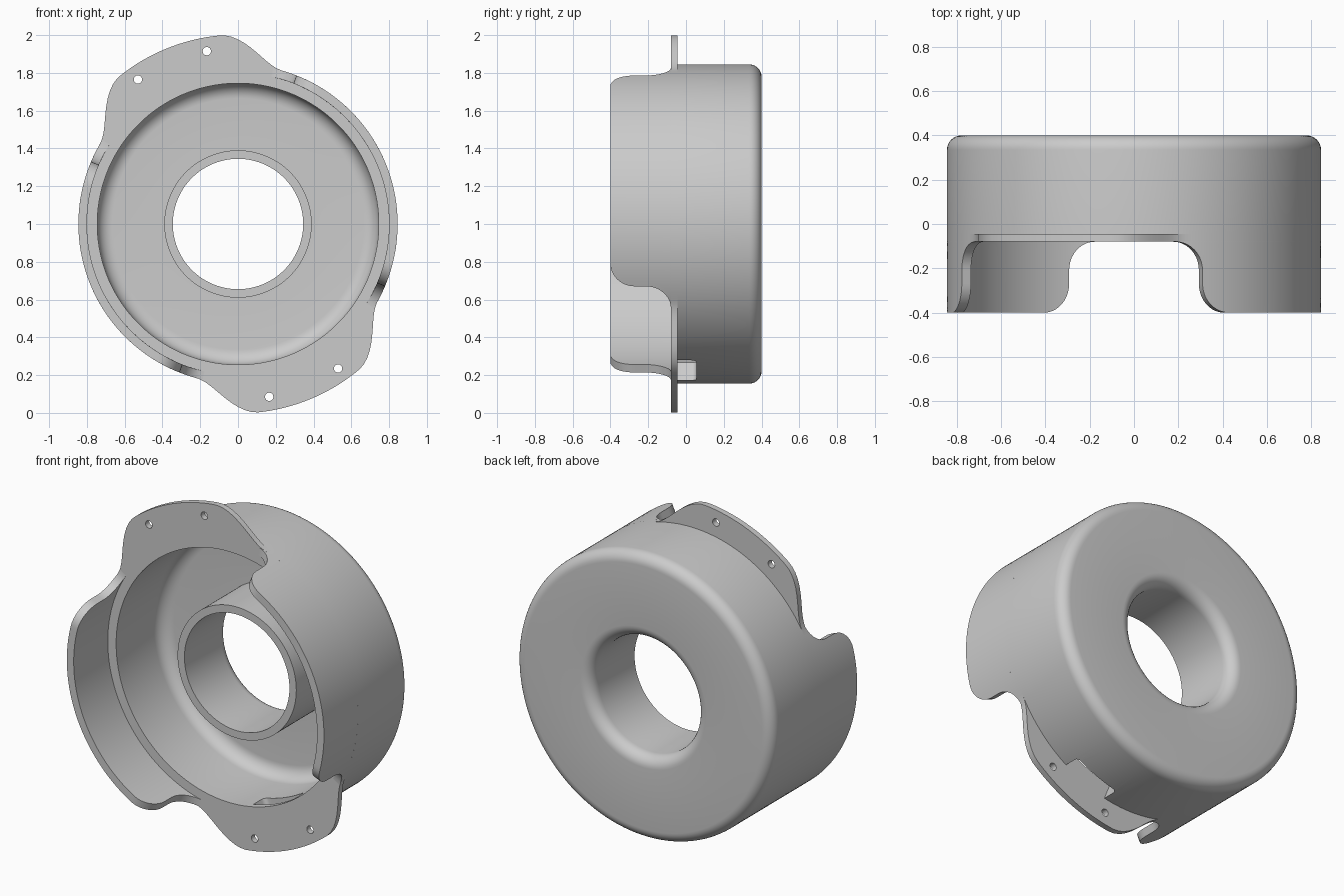
import bpy, bmesh
from math import sin, cos, radians, pi
from mathutils import Matrix

if "Cube" in bpy.data.objects:
    bpy.data.objects.remove(bpy.data.objects["Cube"])

grey = bpy.data.materials.new("plain grey")
grey.use_nodes = True
grey.diffuse_color = (0.6, 0.6, 0.6, 1)
grey.node_tree.nodes["Principled BSDF"].inputs["Base Color"].default_value = (0.6, 0.6, 0.6, 1)

R, WALL, LIP = 0.845, 0.745, 0.8      # outer, inner wall and skirt inner radii
FRONT, PLATE, BACK = -0.08, -0.045, 0.4
STEPS = 180


def polar(r, deg, y):
    """Point around the y axis through the centre of the housing."""
    return (r * cos(radians(deg)), y, 1 + r * sin(radians(deg)))


def finish(bm, name):
    bmesh.ops.recalc_face_normals(bm, faces=bm.faces)
    mesh = bpy.data.meshes.new(name)
    bm.to_mesh(mesh)
    bm.free()
    mesh.materials.append(grey)
    ob = bpy.data.objects.new(name, mesh)
    bpy.context.collection.objects.link(ob)
    return ob


def smooth(ob):
    bpy.ops.object.select_all(action='DESELECT')
    ob.select_set(True)
    bpy.context.view_layer.objects.active = ob
    bpy.ops.object.shade_smooth_by_angle(angle=radians(32))


def sweep(name, section):
    """Closed ring; section(angle) gives the (radius, y) loop at that angle."""
    bm = bmesh.new()
    rings = []
    for i in range(STEPS):
        a = 360 * i / STEPS
        rings.append([bm.verts.new(polar(r, a, y)) for r, y in section(a)])
    for i, ring in enumerate(rings):
        nxt = rings[(i + 1) % STEPS]
        for j in range(len(ring)):
            k = (j + 1) % len(ring)
            bm.faces.new((ring[j], ring[k], nxt[k], nxt[j]))
    return finish(bm, name)


def arc(r, y, rad, start, end, n=8):
    return [(r + rad * cos(radians(start + (end - start) * i / n)),
             y + rad * sin(radians(start + (end - start) * i / n))) for i in range(n + 1)]


def cut(ob, cutter):
    cutter.hide_render = True
    cutter.hide_set(True)
    mod = ob.modifiers.new("cut", 'BOOLEAN')
    mod.operation = 'DIFFERENCE'
    mod.solver = 'EXACT'
    mod.object = cutter
    bpy.context.view_layer.objects.active = ob
    bpy.ops.object.modifier_apply(modifier=mod.name)
    bpy.data.objects.remove(cutter)


# Cup with rounded back, floor and central tube
FLOOR, BORE, TUBE = 0.35, 0.345, 0.39
profile = [(R, PLATE)]
profile += arc(R - 0.065, BACK - 0.065, 0.065, 0, 90)
profile += arc(BORE + 0.07, BACK - 0.07, 0.07, 90, 180)
profile += [(BORE, -0.01), (TUBE, -0.01), (TUBE, FLOOR)]
profile += arc(WALL - 0.08, FLOOR - 0.08, 0.08, 90, 0)
profile += [(WALL, PLATE)]
cup = sweep("cup_body", lambda a: profile)

# Cable slot through the lower wall, just behind the flange
bm = bmesh.new()
bmesh.ops.create_cube(bm, size=1)
bmesh.ops.scale(bm, vec=(0.3, 0.2, 0.29), verts=bm.verts)
bmesh.ops.bevel(bm, geom=[e for e in bm.edges if abs(e.verts[0].co.x - e.verts[1].co.x) > 0.1],
                offset=0.025, segments=4, affect='EDGES', profile=0.5)
slot = Matrix.Translation(polar(0.82, -68.5, -0.045)) @ Matrix.Rotation(radians(68.5), 4, 'Y')
bmesh.ops.transform(bm, matrix=slot, verts=bm.verts)
cut(cup, finish(bm, "slot_cutter"))
smooth(cup)


# Flange ring with two mounting ears
def flange_radius(a):
    off = min(abs((a - c + 180) % 360 - 180) for c in (112, 293))
    t = min(max((off - 16.5) / 21.5, 0), 1)
    return 1.003 - (1.003 - R) * t * t * (3 - 2 * t)


flange = sweep("mounting_flange", lambda a: [
    (WALL, FRONT), (flange_radius(a), FRONT), (flange_radius(a), PLATE), (WALL, PLATE)])

# Screw holes, two in each ear
bm = bmesh.new()
for side in (1, -1):
    for x, z in ((-0.53, 0.765), (-0.165, 0.915)):
        place = Matrix.Translation((side * x, FRONT, 1 + side * z)) @ Matrix.Rotation(pi / 2, 4, 'X')
        bmesh.ops.create_cone(bm, cap_ends=True, segments=24, radius1=0.022, radius2=0.022,
                              depth=0.3, matrix=place)
cut(flange, finish(bm, "hole_cutter"))
smooth(flange)


# Two curved skirts with rounded ends that flare into the flange
def skirt(name, centre):
    rows = []
    for i in range(11):
        t = pi / 2 * i / 10
        rows.append((-0.4 + 0.13 * (1 - cos(t)), 37 + 8.75 * sin(t)))
    for i in range(11):
        t = pi / 2 * i / 10
        rows.append((-0.21 + 0.13 * sin(t), 45.75 + 8.75 * (1 - cos(t))))
    bm = bmesh.new()
    n = 48
    grid = [[bm.verts.new(polar(R, centre + half * (2 * j / n - 1), y)) for j in range(n + 1)]
            for y, half in rows]
    for a, b in zip(grid, grid[1:]):
        for j in range(n):
            bm.faces.new((a[j], a[j + 1], b[j + 1], b[j]))
    inner = bmesh.ops.extrude_face_region(bm, geom=bm.faces[:], use_keep_orig=True)["geom"]
    for v in inner:
        if isinstance(v, bmesh.types.BMVert):
            v.co.x *= LIP / R
            v.co.z = 1 + (v.co.z - 1) * LIP / R
    smooth(finish(bm, name))


skirt("left_skirt", 22.75)
skirt("right_skirt", 202.75)
